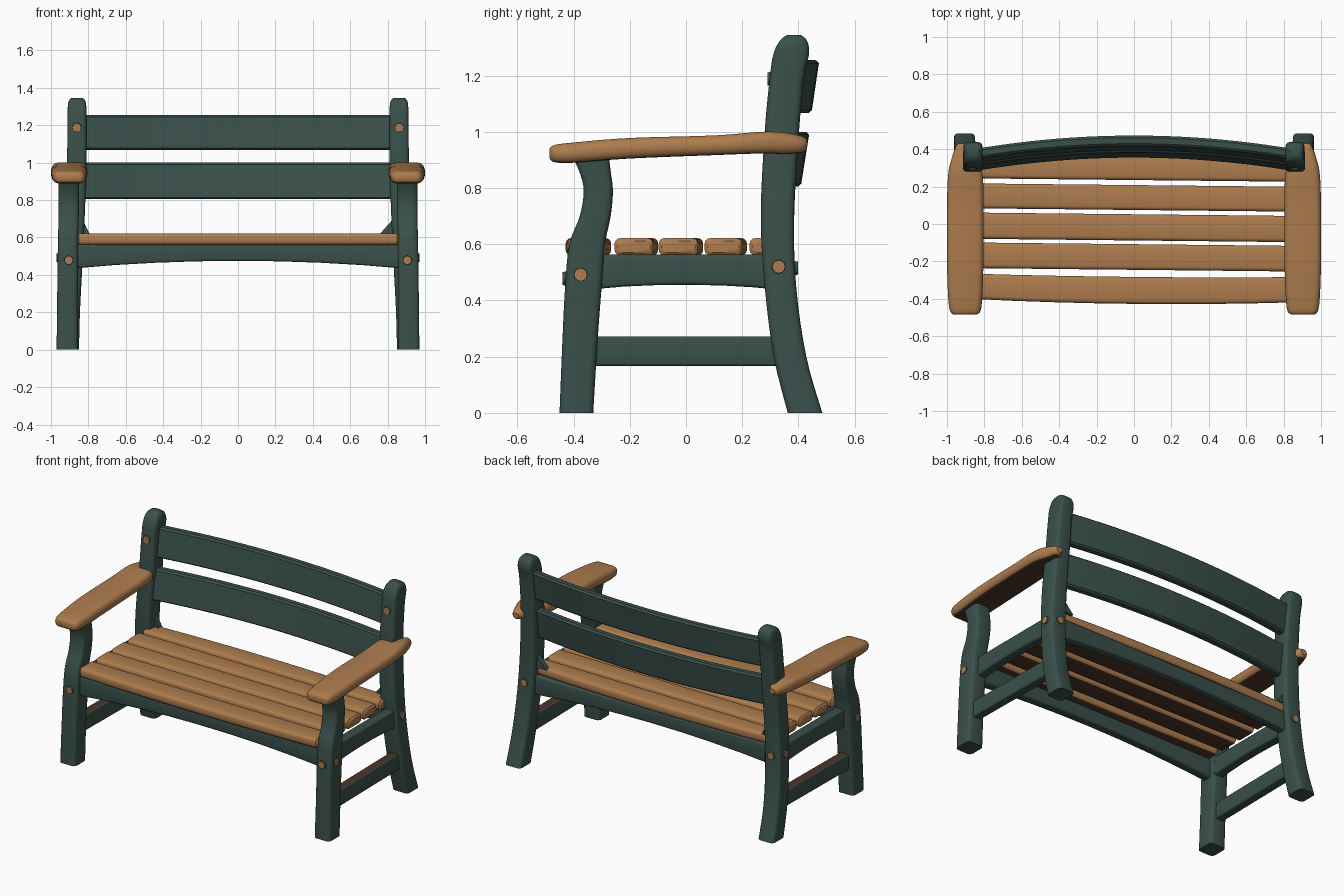
import bpy, bmesh, math
from mathutils import Vector, Matrix

if "Cube" in bpy.data.objects:
    bpy.data.objects.remove(bpy.data.objects["Cube"])


def material(name, rgb):
    m = bpy.data.materials.new(name)
    m.diffuse_color = (*rgb, 1)
    m.use_nodes = True
    m.node_tree.nodes["Principled BSDF"].inputs["Base Color"].default_value = m.diffuse_color
    return m


GREEN = material("dark green paint", (0.042, 0.08, 0.068))
WOOD = material("warm wood", (0.42, 0.203, 0.076))
DARK = material("dark wood", (0.075, 0.036, 0.02))


def finish(name, bm, mats, mirror):
    bmesh.ops.recalc_face_normals(bm, faces=bm.faces)
    me = bpy.data.meshes.new(name)
    bm.to_mesh(me)
    bm.free()
    ob = bpy.data.objects.new(name, me)
    bpy.context.collection.objects.link(ob)
    for m in mats:
        me.materials.append(m)
    if mirror:
        ob.modifiers.new("mirror", 'MIRROR').use_mirror_merge = False
    bpy.ops.object.select_all(action='DESELECT')
    ob.select_set(True)
    bpy.context.view_layer.objects.active = ob
    bpy.ops.object.shade_smooth_by_angle(angle=math.radians(38))
    return ob


def smooth_path(rows, steps):
    """Catmull-Rom interpolation through section rows."""
    if steps < 2:
        return rows
    out = []
    for i in range(len(rows) - 1):
        quad = [rows[max(i - 1, 0)], rows[i], rows[i + 1], rows[min(i + 2, len(rows) - 1)]]
        for s in range(steps):
            t = s / steps
            out.append([0.5 * (2 * b + (c - a) * t + (2 * a - 5 * b + 4 * c - d) * t * t
                               + (3 * b - a - 3 * c + d) * t ** 3)
                        for a, b, c, d in zip(*quad)])
    return out + [rows[-1]]


def beam(name, axis, rows, r, mat, mirror=False, steps=4, cap=0.01, dark_side=0):
    """Loft rounded rectangles; a row is (position, a0, a1, b0, b1).
    dark_side 1 or -1 gives the top or the underside the dark wood."""
    rows = smooth_path(rows, steps)
    if cap:  # softened ends
        def inset(row, sign):
            p, a0, a1, b0, b1 = row
            return [p, a0 + cap, a1 - cap, b0 + cap, b1 - cap], [p + sign * cap, a0, a1, b0, b1]
        s0, s1 = inset(rows[0], 1)
        e0, e1 = inset(rows[-1], -1)
        rows = [s0, s1] + rows[1:-1] + [e1, e0]
    bm = bmesh.new()
    rings = []
    for p, a0, a1, b0, b1 in rows:
        rr = min(r, (a1 - a0) * 0.45, (b1 - b0) * 0.45)
        ring = []
        corners = [(a1 - rr, b1 - rr), (a0 + rr, b1 - rr), (a0 + rr, b0 + rr), (a1 - rr, b0 + rr)]
        for k, (ca, cb) in enumerate(corners):
            for j in range(4):
                ang = math.radians(90 * k + 30 * j)
                a, b = ca + rr * math.cos(ang), cb + rr * math.sin(ang)
                co = {'x': (p, a, b), 'y': (a, p, b), 'z': (a, b, p)}[axis]
                ring.append(bm.verts.new(co))
        rings.append(ring)
    n = len(rings[0])
    for u, v in zip(rings, rings[1:]):
        for k in range(n):
            bm.faces.new((u[k], u[(k + 1) % n], v[(k + 1) % n], v[k]))
    bm.faces.new(rings[0])
    bm.faces.new(rings[-1])
    bmesh.ops.recalc_face_normals(bm, faces=bm.faces)
    for f in bm.faces:
        f.material_index = 1 if f.normal.z * dark_side > 0.9 else 0
    return finish(name, bm, [mat, DARK], mirror)


def peg(name, co, direction):
    """Wooden peg with its sides painted like the frame."""
    bm = bmesh.new()
    d = Vector(direction)
    rot = Vector((0, 0, 1)).rotation_difference(d).to_matrix().to_4x4()
    bmesh.ops.create_cone(bm, cap_ends=True, segments=12, radius1=0.028, radius2=0.023,
                          depth=0.03, matrix=Matrix.Translation(co) @ rot)
    for f in bm.faces:
        f.material_index = 0 if f.normal.dot(d) > 0.9 else 1
    finish(name, bm, [WOOD, GREEN], True)


# legs: rows are (z, x0, x1, y0, y1)
beam("front_legs", 'z', [
    (0, .855, .97, -.45, -.33), (.25, .857, .967, -.44, -.315), (.45, .855, .965, -.43, -.30),
    (.60, .855, .962, -.415, -.288), (.70, .852, .96, -.378, -.268), (.79, .85, .96, -.364, -.26),
    (.86, .85, .96, -.38, -.268), (.92, .85, .96, -.41, -.275)], .022, GREEN, True, cap=0)
beam("back_posts", 'z', [
    (0, .85, .963, .362, .485), (.2, .845, .957, .312, .428), (.45, .832, .946, .28, .392),
    (.7, .82, .932, .266, .385), (1.0, .81, .915, .28, .402), (1.2, .81, .912, .299, .421),
    (1.28, .81, .911, .312, .438), (1.325, .815, .907, .335, .43), (1.345, .828, .894, .36, .408)],
    .022, GREEN, True, cap=0)

# armrests with dark undersides: rows are (y, x0, x1, z0, z1)
beam("armrests", 'y', [
    (-.485, .845, .962, .905, .94), (-.468, .822, .982, .892, .953), (-.4, .812, .993, .89, .962),
    (-.2, .805, 1.0, .905, .978), (.1, .805, 1.0, .917, .987), (.27, .81, .993, .923, 1.0),
    (.35, .845, .975, .921, .997), (.41, .89, .955, .926, .985), (.43, .90, .94, .94, .972)],
    .03, WOOD, True, cap=0, dark_side=-1)

# seat slats, the outer two gently bowed: (y0, y1, front bow, back bow)
slats = [(-.41, -.275, -.017, -.008), (-.245, -.108, 0, 0), (-.088, .052, 0, 0),
         (.075, .208, 0, 0), (.235, .345, 0, .025)]
for i, (y0, y1, f, b) in enumerate(slats):
    rows = []
    for k in range(9):
        x = -.86 + k * .215
        bow = 1 - (x / .86) ** 2
        skew = -.009 * x / .86
        rows.append((x, y0 + f * bow + skew, y1 + b * bow + skew, .56, .622))
    beam(f"seat_slat_{i + 1}", 'x', rows, .02, WOOD, steps=1, dark_side=-1)


# curved back slats in tilted strips
def back_slat(name, z0, z1, y_low, y_high):
    bm = bmesh.new()
    rings = []
    for k in range(25):
        x = -.84 + k * .07
        off = -.07 * (x / .84) ** 2
        ring = []
        for y, z in [(y_low, z0 + .01), (y_low - .012, z0), (y_low - .043, z0),
                     (y_low - .055, z0 + .01), (y_high - .055, z1 - .01),
                     (y_high - .043, z1), (y_high - .012, z1), (y_high, z1 - .01)]:
            ring.append(bm.verts.new((x, y + off, z)))
        rings.append(ring)
    for u, v in zip(rings, rings[1:]):
        for k in range(8):
            bm.faces.new((u[k], u[(k + 1) % 8], v[(k + 1) % 8], v[k]))
    bm.faces.new(rings[0])
    bm.faces.new(rings[-1])
    finish(name, bm, [GREEN], False)


back_slat("upper_back_slat", 1.067, 1.255, .448, .473)
back_slat("lower_back_slat", .805, 1.0, .41, .438)

# seat frame with arched lower edges
for name, y0, y1 in (("front_apron", -.395, -.335), ("back_apron", .30, .36)):
    rows = [(x, y0, y1, .475 - .04 * (x / .88) ** 2, .563)
            for x in (-.88, -.66, -.44, -.22, 0, .22, .44, .66, .88)]
    beam(name, 'x', rows, .012, GREEN, steps=1)
beam("side_rails", 'y', [(y, .86, .925, .456 - .016 * ((y + .01) / .33) ** 2, .563)
                         for y in (-.34, -.22, -.1, .02, .14, .24, .32)],
     .012, GREEN, True, steps=1)
beam("lower_stretchers", 'y', [(-.38, .885, .945, .167, .272), (.36, .875, .935, .167, .272)],
     .01, GREEN, True, steps=1, dark_side=1)

# small corner braces between the seat and the back posts, the right one larger
for side, sx, tip in (("left", -1, .79), ("right", 1, .755)):
    bm = bmesh.new()
    tri = [bm.verts.new((sx * x, .32, z)) for x, z in ((.84, .71), (tip, .615), (.84, .615))]
    ext = bmesh.ops.extrude_face_region(bm, geom=[bm.faces.new(tri)])
    bmesh.ops.translate(bm, vec=(0, .035, 0),
                        verts=[v for v in ext["geom"] if isinstance(v, bmesh.types.BMVert)])
    finish(side + "_corner_brace", bm, [GREEN], False)

# joint pegs
peg("front_leg_front_pegs", (.905, -.424, .478), (0, -1, 0))
peg("front_leg_outer_pegs", (.955, -.375, .492), (1, 0, 0))
peg("post_outer_pegs", (.936, .33, .52), (1, 0, 0))
peg("post_rear_pegs", (.885, .383, .515), (0, 1, 0))
peg("post_upper_front_pegs", (.862, .305, 1.188), (0, -1, 0))
